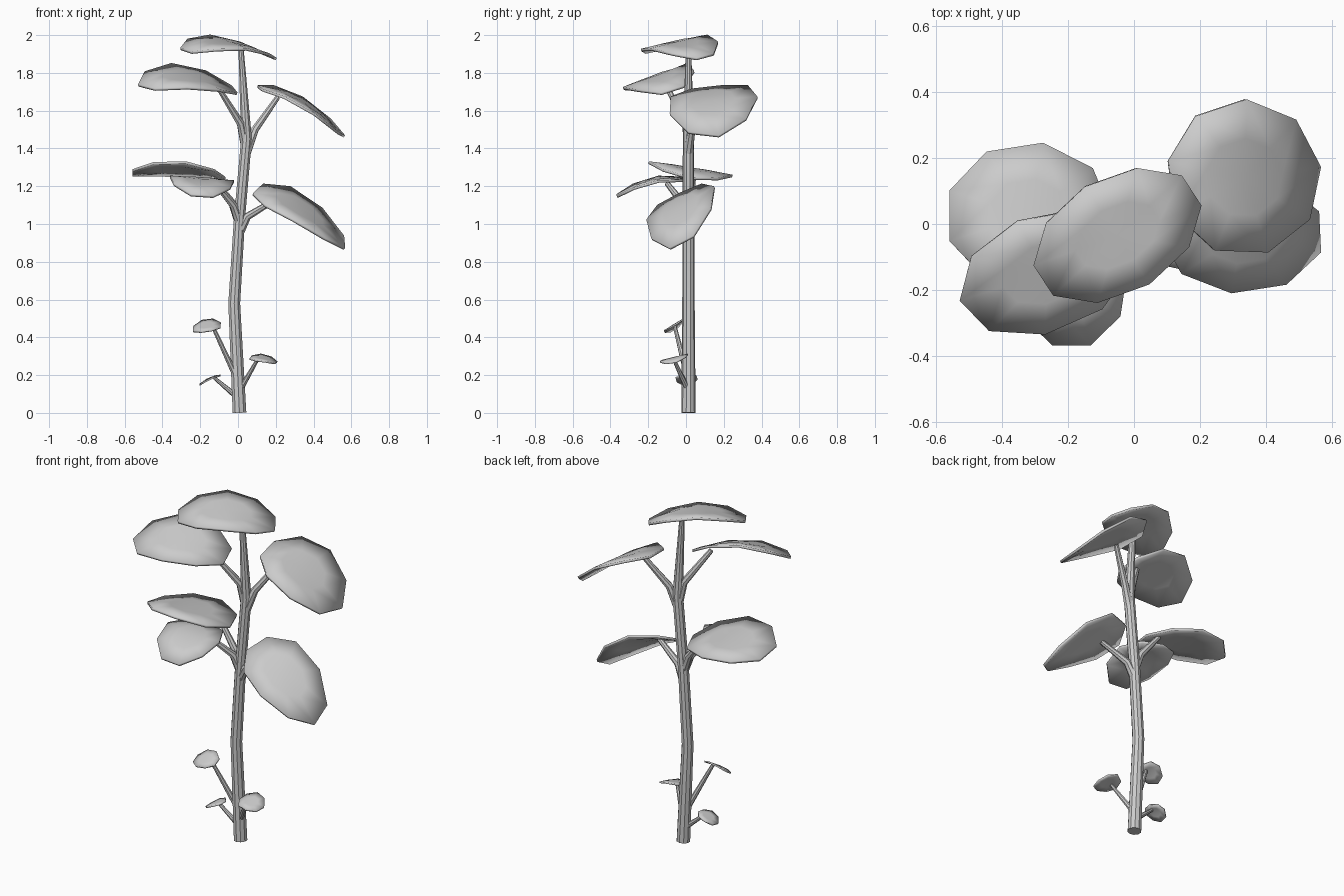
import bpy, bmesh, math

if "Cube" in bpy.data.objects:
    bpy.data.objects.remove(bpy.data.objects["Cube"])


def finish(ob):
    bpy.ops.object.select_all(action='DESELECT')
    ob.select_set(True)
    bpy.context.view_layer.objects.active = ob
    if ob.type == 'CURVE':
        bpy.ops.object.convert(target='MESH')
    bpy.ops.object.shade_smooth_by_angle(angle=math.radians(35))


def tube(name, pts, res=2):
    """Tapered tube through (x, y, z, radius) points."""
    cu = bpy.data.curves.new(name, 'CURVE')
    cu.dimensions = '3D'
    cu.bevel_depth = 1.0
    cu.bevel_resolution = res
    cu.use_fill_caps = True
    sp = cu.splines.new('POLY')
    sp.points.add(len(pts) - 1)
    for p, (x, y, z, r) in zip(sp.points, pts):
        p.co = (x, y, z, 1)
        p.radius = r
    ob = bpy.data.objects.new(name, cu)
    bpy.context.collection.objects.link(ob)
    finish(ob)


def leaf(name, centre, size, yaw, phase, slope, bend, sides=9, thick=0.014):
    """Many-sided plate, tilted by slope and drooping along its own u axis."""
    cx, cy, cz = centre
    c, s = math.cos(math.radians(yaw)), math.sin(math.radians(yaw))
    bm = bmesh.new()

    def vert(u, n):
        z = cz + slope[0] * u + slope[1] * n - bend * u * u
        return bm.verts.new((cx + u * c - n * s, cy + u * s + n * c, z))

    mid = vert(0, 0)
    rings = []
    for f in (0.5, 1.0):
        angles = [math.radians(phase) + math.tau * i / sides for i in range(sides)]
        rings.append([vert(f * size[0] * math.cos(a), f * size[1] * math.sin(a)) for a in angles])
    inner, outer = rings
    for i in range(sides):
        j = (i + 1) % sides
        bm.faces.new((mid, inner[i], inner[j]))
        bm.faces.new((inner[i], outer[i], outer[j], inner[j]))
    me = bpy.data.meshes.new(name)
    bm.to_mesh(me)
    bm.free()
    ob = bpy.data.objects.new(name, me)
    bpy.context.collection.objects.link(ob)
    mod = ob.modifiers.new('thickness', 'SOLIDIFY')
    mod.thickness = thick
    mod.offset = -1
    finish(ob)


# Trunk
tube('trunk', [(.008, .013, 0, .038), (-.02, .013, .58, .033), (.008, .013, 1.03, .031),
               (.045, .013, 1.45, .030), (.015, .013, 1.945, .014)], 3)

# Branches carrying the large leaves
tube('branch_upper_left', [(.04, .013, 1.40, .024), (.015, .0, 1.53, .022), (-.10, -.095, 1.715, .014)])
tube('branch_upper_right', [(.045, .013, 1.38, .026), (.09, .03, 1.50, .021), (.21, .10, 1.67, .014)])
tube('branch_lower_right', [(.005, .013, .95, .026), (.05, .003, 1.04, .021), (.20, -.035, 1.13, .014)])
tube('branch_lower_left_back', [(.01, .013, 1.0, .026), (-.03, .02, 1.11, .021), (-.14, .04, 1.25, .014)])
tube('branch_lower_left_front', [(.01, .013, 1.0, .026), (-.025, -.01, 1.10, .021), (-.12, -.10, 1.215, .014)])

# Large leaves
leaf('leaf_top', (-.05, -.035, 1.967), (.277, .177), 30, 20, (-.065, .20), .85, 10)
leaf('leaf_upper_left', (-.265, -.15, 1.788), (.277, .178), 20, 16, (-.047, .36), .85)
leaf('leaf_upper_right', (.335, .14, 1.656), (.235, .238), 0, 8, (-.57, .10), 1.07)
leaf('leaf_lower_right', (.33, -.03, 1.09), (.25, .182), 0, 22, (-.56, .47), 1.0)
leaf('leaf_lower_left_back', (-.32, .025, 1.30), (.255, .225), 0, 0, (-.05, -.16), .6)
leaf('leaf_lower_left_front', (-.19, -.18, 1.238), (.20, .172), -90, 20, (-.22, -.07), 1.2)

# Small shoots near the base
tube('shoot_stem_left', [(0, .013, .17, .018), (-.135, -.06, .46, .010)])
tube('shoot_stem_right', [(.01, .01, .12, .016), (.105, -.065, .285, .009)])
tube('shoot_stem_low', [(0, .013, .08, .016), (-.125, .0, .185, .009)])
leaf('shoot_leaf_left', (-.165, -.065, .467), (.079, .055), 0, 20, (.15, .60), 2.0, 8, .008)
leaf('shoot_leaf_right', (.135, -.065, .294), (.075, .075), 0, 10, (-.15, .25), 2.5, 8, .008)
leaf('shoot_leaf_low', (-.15, .003, .186), (.058, .06), 0, 15, (.45, .05), 3.0, 8, .008)
